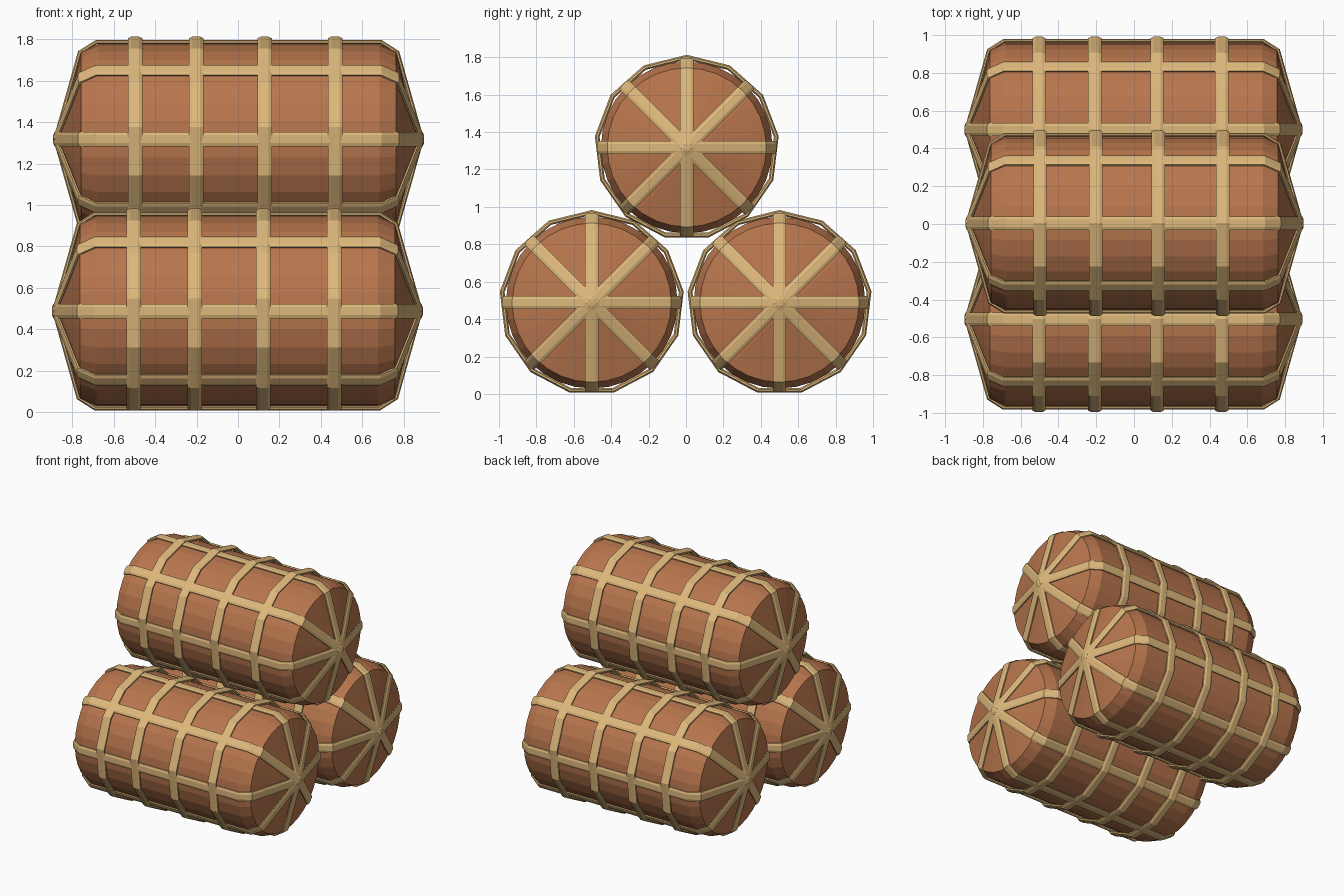
import bpy, bmesh
from math import sin, cos, pi
from mathutils import Vector

if "Cube" in bpy.data.objects:
    bpy.data.objects.remove(bpy.data.objects["Cube"])


def material(name, rgb):
    m = bpy.data.materials.new(name)
    m.diffuse_color = (*rgb, 1)
    m.use_nodes = True
    m.node_tree.nodes["Principled BSDF"].inputs["Base Color"].default_value = m.diffuse_color
    return m


BODY = material("brown_wrap", (0.48, 0.18, 0.075))
ROPE = material("straw_rope", (0.73, 0.48, 0.20))
X, Y, Z = Vector((1, 0, 0)), Vector((0, 1, 0)), Vector((0, 0, 1))


def finish(name, bm, mat, loc):
    bmesh.ops.recalc_face_normals(bm, faces=bm.faces)
    me = bpy.data.meshes.new(name)
    bm.to_mesh(me)
    bm.free()
    me.materials.append(mat)
    ob = bpy.data.objects.new(name, me)
    ob.location = loc
    bpy.context.collection.objects.link(ob)


def bale(name, loc, sides=32):
    # lathe around x: cone tip, bevelled rim, straight wall, mirrored
    half = [(0.76, 0.425), (0.68, 0.459)]
    profile = half + [(-x, r) for x, r in reversed(half)]
    bm = bmesh.new()
    rings = [[bm.verts.new((x, r * sin(2 * pi * i / sides), r * cos(2 * pi * i / sides)))
              for i in range(sides)] for x, r in profile]
    tips = [bm.verts.new((s * 0.865, 0, 0)) for s in (1, -1)]
    for i in range(sides):
        j = (i + 1) % sides
        for a, b in zip(rings, rings[1:]):
            bm.faces.new((a[i], a[j], b[j], b[i]))
        bm.faces.new((tips[0], rings[0][i], rings[0][j]))
        bm.faces.new((tips[1], rings[-1][i], rings[-1][j]))
    finish(name, bm, BODY, loc)


def rope_loop(name, path, u, v, width, thick, loc):
    # flat octagonal section swept round a closed planar path (path = outer edge)
    w, t = width / 2, thick
    section = [(0, -w * .55), (0, w * .55), (-t * .3, w), (-t * .7, w),
               (-t, w * .55), (-t, -w * .55), (-t * .7, -w), (-t * .3, -w)]
    side, n = u.cross(v), len(path)
    pts = [Vector(p) for p in path]
    bm = bmesh.new()
    rings = []
    for i, p in enumerate(pts):
        d1 = (p - pts[i - 1]).normalized()
        d2 = (pts[(i + 1) % n] - p).normalized()
        n1, n2 = Vector((d1.y, -d1.x)), Vector((d2.y, -d2.x))
        miter = (n1 + n2) / (1 + n1.dot(n2))
        rings.append([])
        for o, s in section:
            q = p + miter * o
            rings[-1].append(bm.verts.new(u * q.x + v * q.y + side * s))
    for i in range(n):
        a, b = rings[i], rings[(i + 1) % n]
        for k in range(8):
            m = (k + 1) % 8
            bm.faces.new((a[k], a[m], b[m], b[k]))
    finish(name, bm, ROPE, loc)


# hoop: 13-sided with a point at the top; lengthwise loop: over both tips
N = 13
hoop = [(0.495 * cos(pi / 2 + 2 * pi * i / N), 0.495 * sin(pi / 2 + 2 * pi * i / N)) for i in range(N)]
quarter = [(0.895, 0), (0.775, 0.425), (0.69, 0.479)]
upper = quarter + [(-x, r) for x, r in reversed(quarter)]
lengthwise = upper + [(-x, -r) for x, r in upper[1:-1]]

for tag, loc in (("front", (-0.003, -0.504, 0.488)),
                 ("back", (-0.003, 0.5, 0.488)),
                 ("top", (0.003, 0.004, 1.318))):
    bale(f"{tag}_bale", loc)
    for k, x in enumerate((-0.5, -0.205, 0.125, 0.467)):
        rope_loop(f"{tag}_hoop_{k}", hoop, Y, Z, 0.07, 0.025,
                  (loc[0] + x, loc[1], loc[2]))
    for k in range(4):
        a = pi * k / 4
        rope_loop(f"{tag}_long_rope_{k}", lengthwise, X, Y * cos(a) + Z * sin(a),
                  0.07, 0.02, loc)
